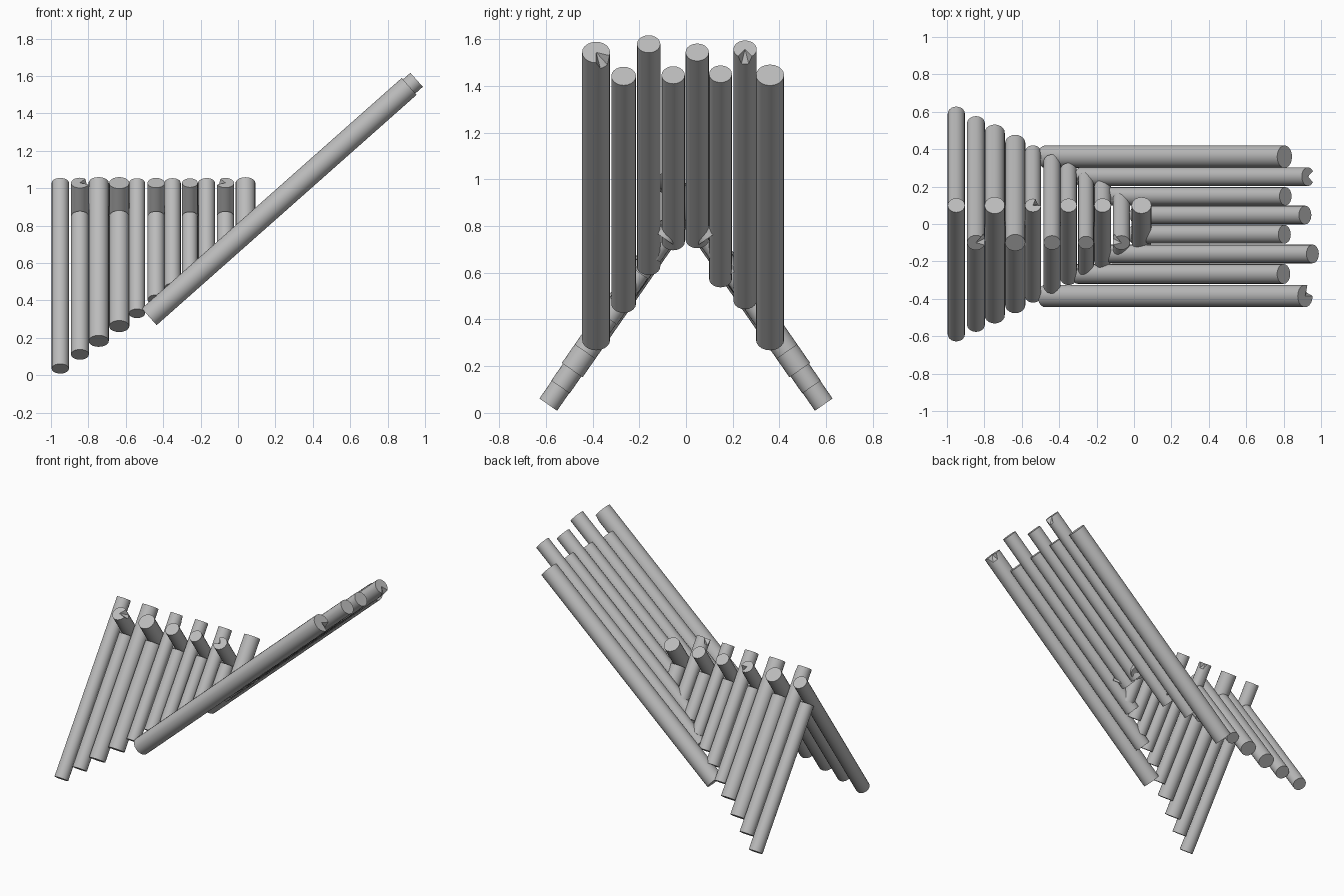
import bpy, bmesh, random
from mathutils import Vector

random.seed(4)
cube = bpy.data.objects.get("Cube")
if cube:
    bpy.data.objects.remove(cube)

wood = bpy.data.materials.new("grey_wood")
wood.use_nodes = True
grey = (0.5, 0.5, 0.5, 1)
wood.diffuse_color = grey
wood.node_tree.nodes["Principled BSDF"].inputs["Base Color"].default_value = grey

SIDES = 20


def log(name, start, end, radius, split=False):
    """Round log between two points; a split log has a notch in its far end."""
    start, end = Vector(start), Vector(end)
    axis = end - start
    turn = axis.to_track_quat('Z', 'Y')
    bm = bmesh.new()
    bmesh.ops.create_cone(bm, cap_ends=True, cap_tris=True, segments=SIDES,
                          radius1=radius, radius2=radius, depth=axis.length)
    if split:
        rim = [v for v in bm.verts if v.co.z > 0 and v.co.xy.length > radius / 2]
        first = random.randrange(SIDES)
        for i in range(3):
            rim[(first + i) % SIDES].co.z -= 0.04
    for v in bm.verts:
        v.co = turn @ v.co + (start + end) / 2
    mesh = bpy.data.meshes.new(name)
    bm.to_mesh(mesh)
    bm.free()
    mesh.materials.append(wood)
    obj = bpy.data.objects.new(name, mesh)
    bpy.context.collection.objects.link(obj)
    bpy.ops.object.select_all(action='DESELECT')
    obj.select_set(True)
    bpy.context.view_layer.objects.active = obj
    bpy.ops.object.shade_smooth_by_angle(angle=0.7)


# Sloping deck logs: y, radius, lower x, upper x
def deck_point(x, y):
    return (x, y, 0.312 + 0.886 * (x + 0.476))


deck = [(-0.385, 0.06, -0.475, 0.915), (-0.267, 0.053, -0.30, 0.80),
        (-0.16, 0.05, -0.12, 0.955), (-0.055, 0.05, 0.0, 0.805),
        (0.048, 0.05, 0.01, 0.915), (0.148, 0.049, -0.18, 0.81),
        (0.253, 0.05, -0.285, 0.93), (0.36, 0.06, -0.475, 0.805)]
for i, (y, r, low, high) in enumerate(deck):
    log(f"deck_log_{i + 1}", deck_point(low, y), deck_point(high, y), r,
        split=i in (0, 6))


# Leaning frame: each pair has one log running past the ridge, on alternate sides
def lean_point(x, y, side):
    return (x, -side * y, 0.885 - 1.44 * y)


frame = [(-0.95, 0.046), (-0.845, 0.048), (-0.745, 0.054), (-0.635, 0.054),
         (-0.54, 0.043), (-0.438, 0.046), (-0.35, 0.044), (-0.257, 0.042),
         (-0.168, 0.045), (-0.067, 0.046), (0.04, 0.053)]
for i, (x, r) in enumerate(frame):
    foot = 0.59 - 0.5 * (x + 0.95)
    for side, label in ((1, "front"), (-1, "back")):
        runs_past = (i % 2 == 0) == (side == 1)
        top = -0.1 if runs_past else 0.024
        log(f"{label}_leaning_log_{i + 1}", lean_point(x, foot, side),
            lean_point(x, top, side), r, split=runs_past and i in (1, 4, 9))
